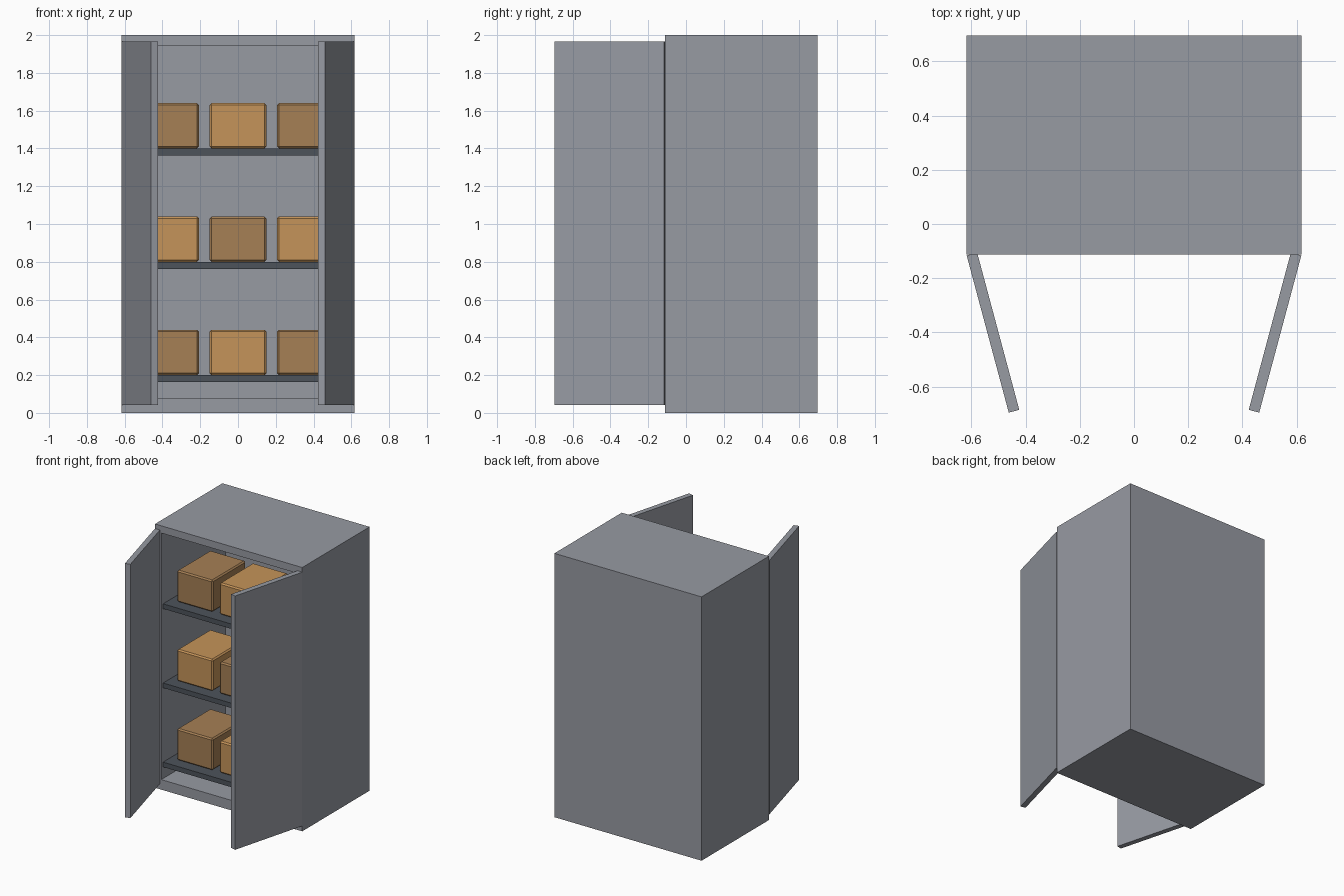
import bpy, bmesh, math
from mathutils import Matrix, Vector

if "Cube" in bpy.data.objects:
    bpy.data.objects.remove(bpy.data.objects["Cube"])


def material(name, rgb):
    m = bpy.data.materials.new(name)
    m.diffuse_color = (*rgb, 1.0)
    m.use_nodes = True
    m.node_tree.nodes["Principled BSDF"].inputs["Base Color"].default_value = m.diffuse_color
    return m


GREY = material("cabinet grey", (0.31, 0.325, 0.365))
DARK = material("shelf dark grey", (0.075, 0.087, 0.105))
LIGHT_CARD = material("light cardboard", (0.56, 0.295, 0.10))
DARK_CARD = material("dark cardboard", (0.38, 0.215, 0.09))


def box_mesh(lo, hi):
    """bmesh box between two corners."""
    lo, hi = Vector(lo), Vector(hi)
    bm = bmesh.new()
    size = hi - lo
    bmesh.ops.create_cube(bm, size=1.0, matrix=Matrix.Translation((lo + hi) / 2)
                          @ Matrix.Diagonal((*size, 1.0)))
    return bm


def finish(bm, name, mat):
    bmesh.ops.recalc_face_normals(bm, faces=bm.faces)
    me = bpy.data.meshes.new(name)
    bm.to_mesh(me)
    bm.free()
    me.materials.append(mat)
    ob = bpy.data.objects.new(name, me)
    bpy.context.collection.objects.link(ob)
    return ob


# Cabinet shell: solid box with its front face inset and pushed back
W, FRONT, BACK = 0.617, -0.112, 0.695
IN_W, IN_BOTTOM, IN_TOP, IN_BACK = 0.565, 0.076, 1.945, 0.655
bm = box_mesh((-W, FRONT, 0), (W, BACK, 2))
bm.faces.ensure_lookup_table()
bm.normal_update()
face = min(bm.faces, key=lambda f: f.normal.y)
for depth in (FRONT, IN_BACK):
    face = bmesh.ops.extrude_discrete_faces(bm, faces=[face])["faces"][0]
    for v in face.verts:
        v.co = (math.copysign(IN_W, v.co.x), depth,
                IN_TOP if v.co.z > 1 else IN_BOTTOM)
finish(bm, "cabinet_body", GREY)

# Doors: hinged at the outer front corners, swung past square by 15 degrees
for side, name in ((-1, "left_door"), (1, "right_door")):
    bm = box_mesh((0, -0.6, 0.041), (-side * 0.04, 0, 1.965))
    bm.transform(Matrix.Translation((side * W, -0.116, 0))
                 @ Matrix.Rotation(math.radians(-side * 15), 4, "Z"))
    finish(bm, name, GREY)

# Shelves, each with three boxes in alternating cardboard colours
for row, top in enumerate((0.2, 0.8, 1.4)):
    finish(box_mesh((-IN_W, -0.09, top - 0.037), (IN_W, IN_BACK, top)),
           f"shelf_{row + 1}", DARK)
    for col in range(3):
        x = (col - 1) * 0.357
        bm = box_mesh((x - 0.15, -0.01, top), (x + 0.15, 0.39, top + 0.24))
        bmesh.ops.bevel(bm, geom=bm.edges[:], offset=0.01, segments=1,
                        affect="EDGES")
        finish(bm, f"cardboard_box_{row + 1}_{col + 1}",
               LIGHT_CARD if (row + col) % 2 else DARK_CARD)
